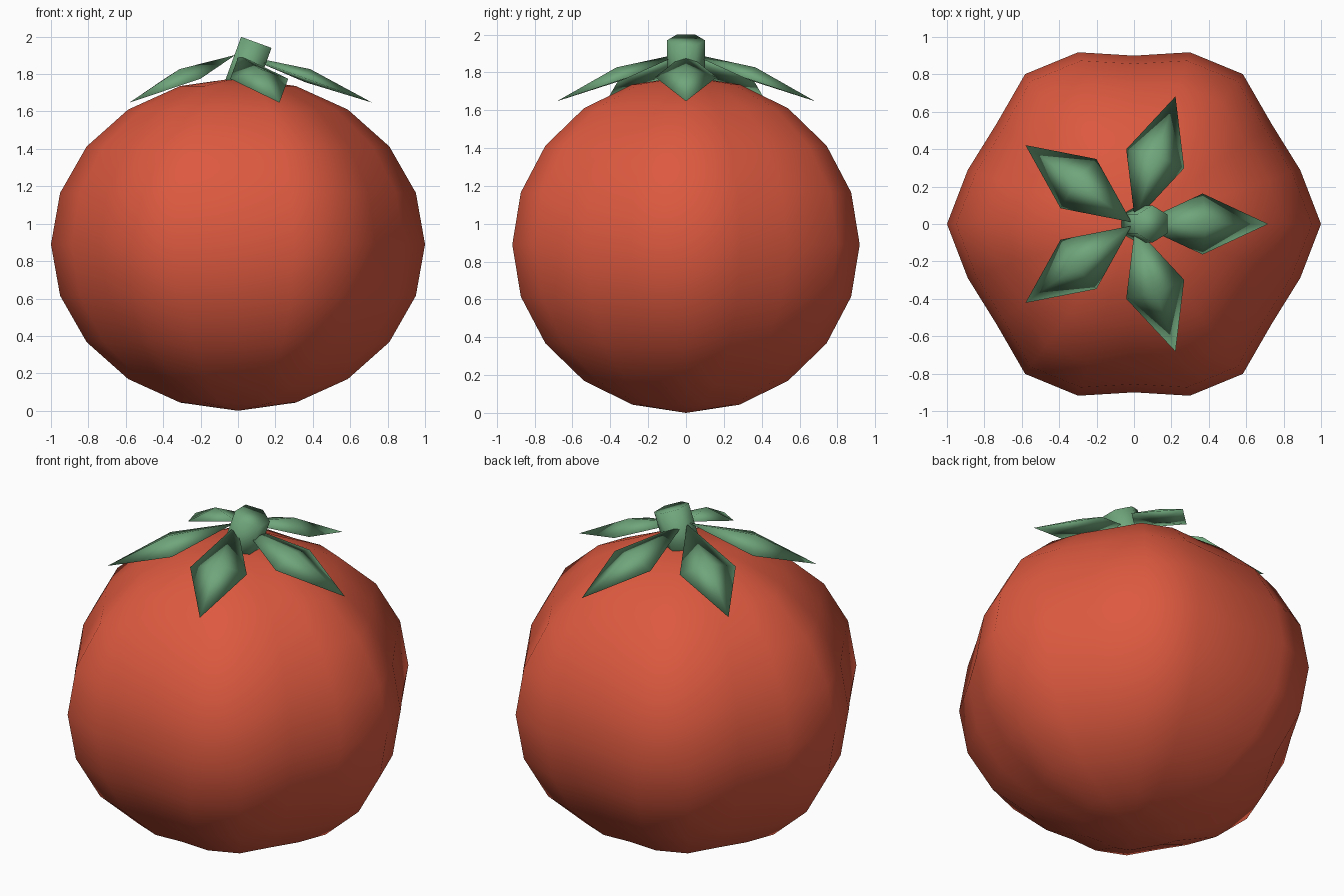
import bpy, bmesh, math
from mathutils import Matrix, Vector

if "Cube" in bpy.data.objects:
    bpy.data.objects.remove(bpy.data.objects["Cube"])


def paint(name, rgb):
    m = bpy.data.materials.new(name)
    m.diffuse_color = (*rgb, 1)
    m.use_nodes = True
    m.node_tree.nodes["Principled BSDF"].inputs["Base Color"].default_value = m.diffuse_color
    return m


def finish(name, bm, mat):
    bmesh.ops.recalc_face_normals(bm, faces=bm.faces)
    me = bpy.data.meshes.new(name)
    bm.to_mesh(me)
    bm.free()
    for p in me.polygons:
        p.use_smooth = True
    me.materials.append(mat)
    ob = bpy.data.objects.new(name, me)
    bpy.context.collection.objects.link(ob)
    return ob


red = paint("fruit_red", (0.72, 0.10, 0.05))
green = paint("leaf_green", (0.16, 0.38, 0.20))

# Fruit: low-poly sphere with six shallow lobes
bm = bmesh.new()
bmesh.ops.create_uvsphere(bm, u_segments=20, v_segments=10, radius=1)
for v in bm.verts:
    k = 0.95 + 0.05 * math.cos(6 * math.atan2(v.co.y, v.co.x))
    v.co = Vector((v.co.x * k, v.co.y * k, 0.89 + 0.89 * v.co.z))
finish("fruit_body", bm, red)

# Stem: leaning hexagonal peg
tilt = math.radians(20)
bm = bmesh.new()
bmesh.ops.create_cone(bm, cap_ends=True, segments=6, radius1=0.1, radius2=0.1, depth=0.28)
bmesh.ops.transform(bm, verts=bm.verts, matrix=Matrix.Translation((0.05, 0, 1.838)) @ Matrix.Rotation(tilt, 4, 'Y'))
finish("stem", bm, green)

# Leaves: five ridged diamonds drooping outwards
for i in range(5):
    bm = bmesh.new()
    rim = [bm.verts.new(c) for c in ((-0.373, 0, 0), (0, -0.163, 0), (0.373, 0, 0), (0, 0.163, 0))]
    top = bm.verts.new((0, 0, 0.055))
    under = bm.verts.new((0, 0, -0.02))
    for a, b in zip(rim, rim[1:] + rim[:1]):
        bm.faces.new((a, b, top))
        bm.faces.new((b, a, under))
    place = (Matrix.Rotation(math.radians(72 * i), 4, 'Z')
             @ Matrix.Translation((0.367, 0, 1.775))
             @ Matrix.Rotation(tilt, 4, 'Y'))
    bmesh.ops.transform(bm, verts=bm.verts, matrix=place)
    finish(f"leaf_{i + 1}", bm, green)
